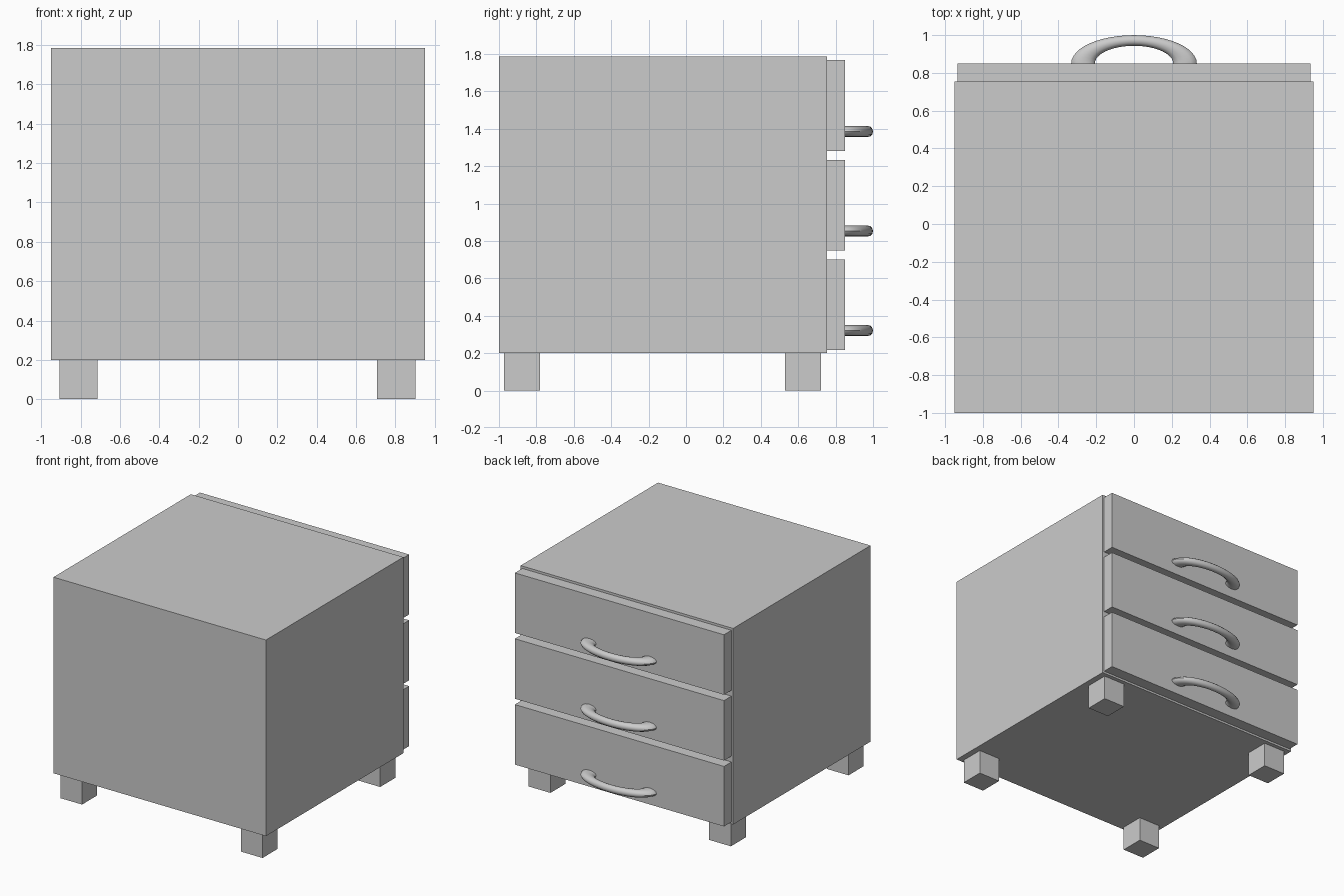
import bpy, bmesh, math
from mathutils import Vector

if "Cube" in bpy.data.objects:
    bpy.data.objects.remove(bpy.data.objects["Cube"])


def box(name, lo, hi):
    lo, hi = Vector(lo), Vector(hi)
    bpy.ops.mesh.primitive_cube_add(size=1, location=(lo + hi) / 2)
    ob = bpy.context.object
    ob.name = name
    ob.scale = hi - lo
    bpy.ops.object.transform_apply(location=False, rotation=False, scale=True)
    return ob


def handle(name, z):
    # flattened torus, keeping only the half that stands out of the drawer
    bpy.ops.mesh.primitive_torus_add(major_segments=48, minor_segments=12,
                                     major_radius=0.27, minor_radius=0.0625,
                                     location=(0, 0.85, z))
    ob = bpy.context.object
    ob.name = name
    ob.scale = (1, 0.45, 0.47)
    bpy.ops.object.transform_apply(location=False, rotation=False, scale=True)
    bm = bmesh.new()
    bm.from_mesh(ob.data)
    bmesh.ops.bisect_plane(bm, geom=bm.verts[:] + bm.edges[:] + bm.faces[:],
                           plane_co=(0, -0.001, 0), plane_no=(0, 1, 0),
                           clear_inner=True)
    bmesh.ops.holes_fill(bm, edges=[e for e in bm.edges if e.is_boundary])
    bm.to_mesh(ob.data)
    bm.free()
    bpy.ops.object.shade_smooth_by_angle(angle=math.radians(40))
    return ob


# Cabinet body
box("cabinet_body", (-0.95, -1.0, 0.2), (0.95, 0.755, 1.785))

# Three drawer fronts with bow handles
for i, label in enumerate(("bottom", "middle", "top")):
    z = 0.217 + i * 0.532
    box(label + "_drawer", (-0.935, 0.755, z), (0.935, 0.85, z + 0.485))
    handle(label + "_handle", z + 0.104)

# Four square legs
for side, x in (("left", -0.907), ("right", 0.707)):
    for end, y in (("front", -0.973), ("back", 0.529)):
        box(f"{end}_{side}_leg", (x, y, 0), (x + 0.194, y + 0.193, 0.2))
